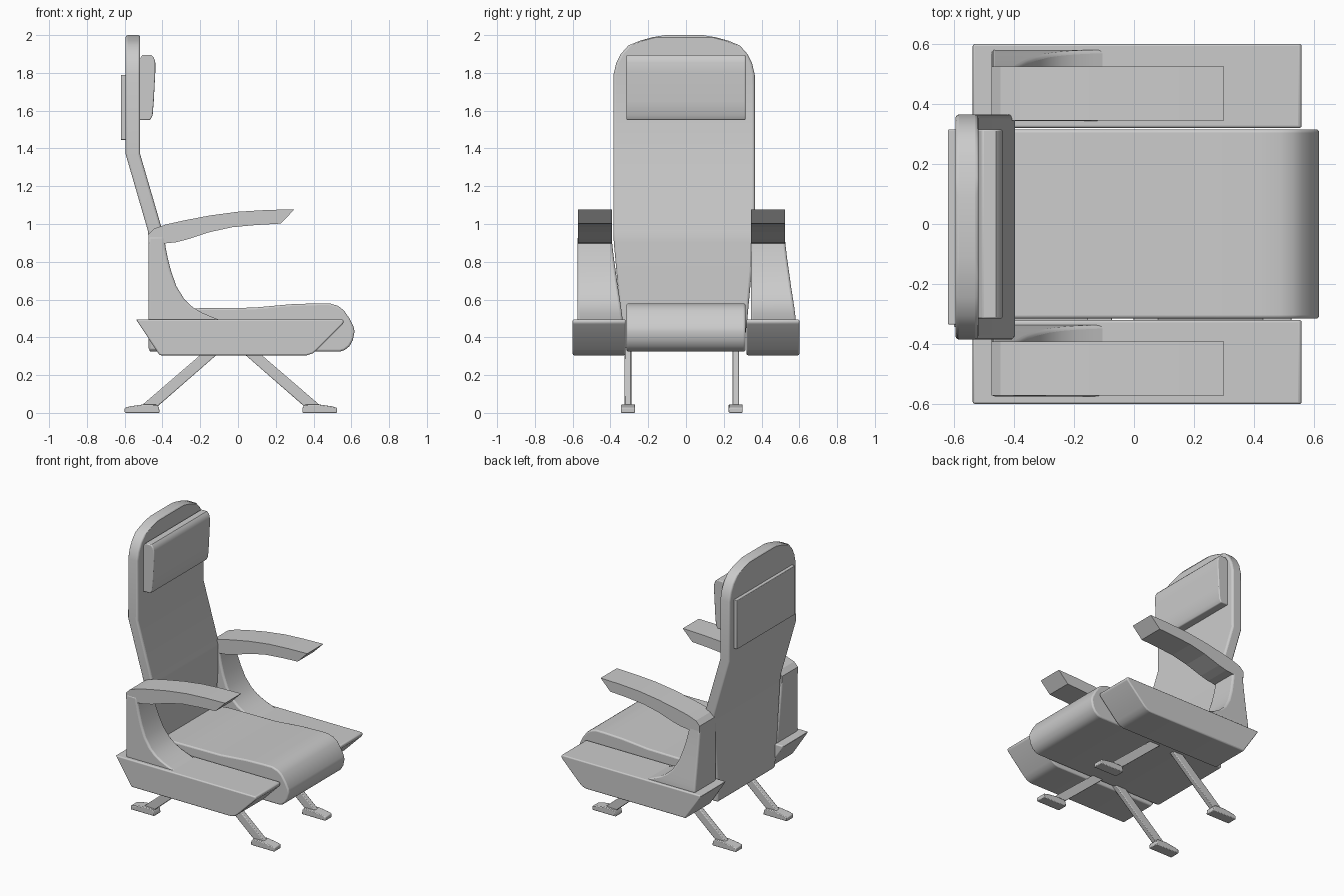
import bpy, bmesh, math


def finish(name, bm, bevel=0.0, segments=3, smooth=True):
    bmesh.ops.recalc_face_normals(bm, faces=bm.faces)
    me = bpy.data.meshes.new(name)
    bm.to_mesh(me)
    bm.free()
    ob = bpy.data.objects.new(name, me)
    bpy.context.collection.objects.link(ob)
    if bevel:
        m = ob.modifiers.new("soft_edges", 'BEVEL')
        m.width = bevel
        m.segments = segments
        m.limit_method = 'ANGLE'
        m.angle_limit = math.radians(50)
    if smooth:
        bpy.ops.object.select_all(action='DESELECT')
        bpy.context.view_layer.objects.active = ob
        ob.select_set(True)
        bpy.ops.object.shade_smooth_by_angle(angle=math.radians(40))
    return ob


def extrude(name, profile, y0, y1, **kw):
    """Side profile of (x, z) points extruded from y0 to y1."""
    bm = bmesh.new()
    face = bm.faces.new([bm.verts.new((x, y0, z)) for x, z in profile])
    new = bmesh.ops.extrude_face_region(bm, geom=[face])["geom"]
    bmesh.ops.translate(bm, vec=(0, y1 - y0, 0),
                        verts=[v for v in new if isinstance(v, bmesh.types.BMVert)])
    return finish(name, bm, **kw)


def loft(name, rows, **kw):
    """Stack of rectangles (z, x0, x1, y0, y1) joined from bottom to top."""
    bm = bmesh.new()
    rings = [[bm.verts.new(p) for p in ((a, c, z), (b, c, z), (b, d, z), (a, d, z))]
             for z, a, b, c, d in rows]
    for lo, hi in zip(rings, rings[1:]):
        for i in range(4):
            j = (i + 1) % 4
            bm.faces.new((lo[i], lo[j], hi[j], hi[i]))
    bm.faces.new(rings[0][::-1])
    bm.faces.new(rings[-1])
    return finish(name, bm, **kw)


# Backrest: bent slab with an arched top
widths = [(0.33, 0.315), (0.5, 0.335), (0.9, 0.372), (0.96, 0.375), (1.37, 0.375),
          (1.79, 0.374), (1.85, 0.36), (1.90, 0.335), (1.945, 0.295),
          (1.97, 0.235), (1.988, 0.17), (2.0, 0.10)]
rows = []
for z, w in widths:
    back = -0.473 - 0.122 * min(max((z - 0.95) / 0.42, 0), 1)
    rows.append((z, back, back + 0.077, -0.01 - w, -0.01 + w))
loft("backrest", rows, bevel=0.014)

# Headrest cushion and rear panel
extrude("headrest", [(-0.525, 1.55), (-0.465, 1.55), (-0.452, 1.575), (-0.446, 1.65),
                     (-0.438, 1.8), (-0.438, 1.855), (-0.445, 1.88), (-0.46, 1.895),
                     (-0.505, 1.895), (-0.525, 1.87)], -0.315, 0.315, bevel=0.006)
extrude("rear_panel", [(-0.62, 1.445), (-0.59, 1.445), (-0.59, 1.79), (-0.62, 1.79)],
        -0.335, 0.315, bevel=0.004)

# Seat cushion
extrude("seat", [(-0.47, 0.325), (-0.47, 0.52), (-0.3, 0.553), (-0.1, 0.555), (0.08, 0.557),
                 (0.28, 0.575), (0.42, 0.58), (0.485, 0.58), (0.53, 0.566), (0.56, 0.543),
                 (0.59, 0.5), (0.612, 0.455), (0.617, 0.43), (0.608, 0.385),
                 (0.59, 0.353), (0.565, 0.333), (0.54, 0.325)],
        -0.315, 0.315, bevel=0.01)

# Side consoles
rail = [(-0.54, 0.495), (-0.415, 0.305), (0.365, 0.305), (0.395, 0.315),
        (0.42, 0.335), (0.552, 0.468), (0.56, 0.48), (0.555, 0.495)]
for side, y0, y1 in (("left", -0.6, -0.32), ("right", 0.32, 0.6)):
    extrude("side_console_" + side, rail, y0, y1, bevel=0.01)

# Armrests and their flared supports (repeated across the width)
arm = [(-0.475, 0.90), (-0.475, 0.945), (-0.445, 0.975), (-0.38, 0.998), (-0.28, 1.02),
       (-0.15, 1.045), (0.0, 1.065), (0.15, 1.074), (0.30, 1.078), (0.225, 1.002),
       (0.1, 0.995), (-0.03, 0.983), (-0.15, 0.957), (-0.27, 0.918), (-0.33, 0.903),
       (-0.39, 0.897)]
support = [(0.485, -0.08, 0.581), (0.505, -0.13, 0.580), (0.53, -0.19, 0.577),
           (0.56, -0.24, 0.573), (0.6, -0.283, 0.567), (0.67, -0.326, 0.556),
           (0.75, -0.354, 0.545), (0.82, -0.372, 0.535), (0.88, -0.384, 0.528),
           (0.935, -0.39, 0.522)]
for side, dy in (("left", -0.917), ("right", 0.0)):
    extrude("armrest_" + side, arm, 0.345 + dy, 0.525 + dy, smooth=False)
    loft("arm_support_" + side, [(z, -0.475, x, 0.343 + dy, y + dy) for z, x, y in support],
         bevel=0.012)

# Splayed legs with foot pads, mirrored front to back
leg = [(-0.515, 0.035), (-0.425, 0.035), (-0.07, 0.345), (-0.155, 0.345)]
foot = [(-0.6, 0.0), (-0.6, 0.027), (-0.57, 0.035), (-0.5, 0.045), (-0.43, 0.043),
        (-0.418, 0.03), (-0.415, 0.0)]
for end in ("rear", "front"):
    for side, y in (("left", -0.307), ("right", 0.263)):
        flip = (lambda p: p) if end == "rear" else (lambda p: [(-0.075 - x, z) for x, z in p])
        extrude(f"{end}_leg_{side}", flip(leg), y - 0.018, y + 0.018, bevel=0.005, segments=2)
        extrude(f"{end}_foot_{side}", flip(foot), y - 0.037, y + 0.037, bevel=0.005, segments=2)
